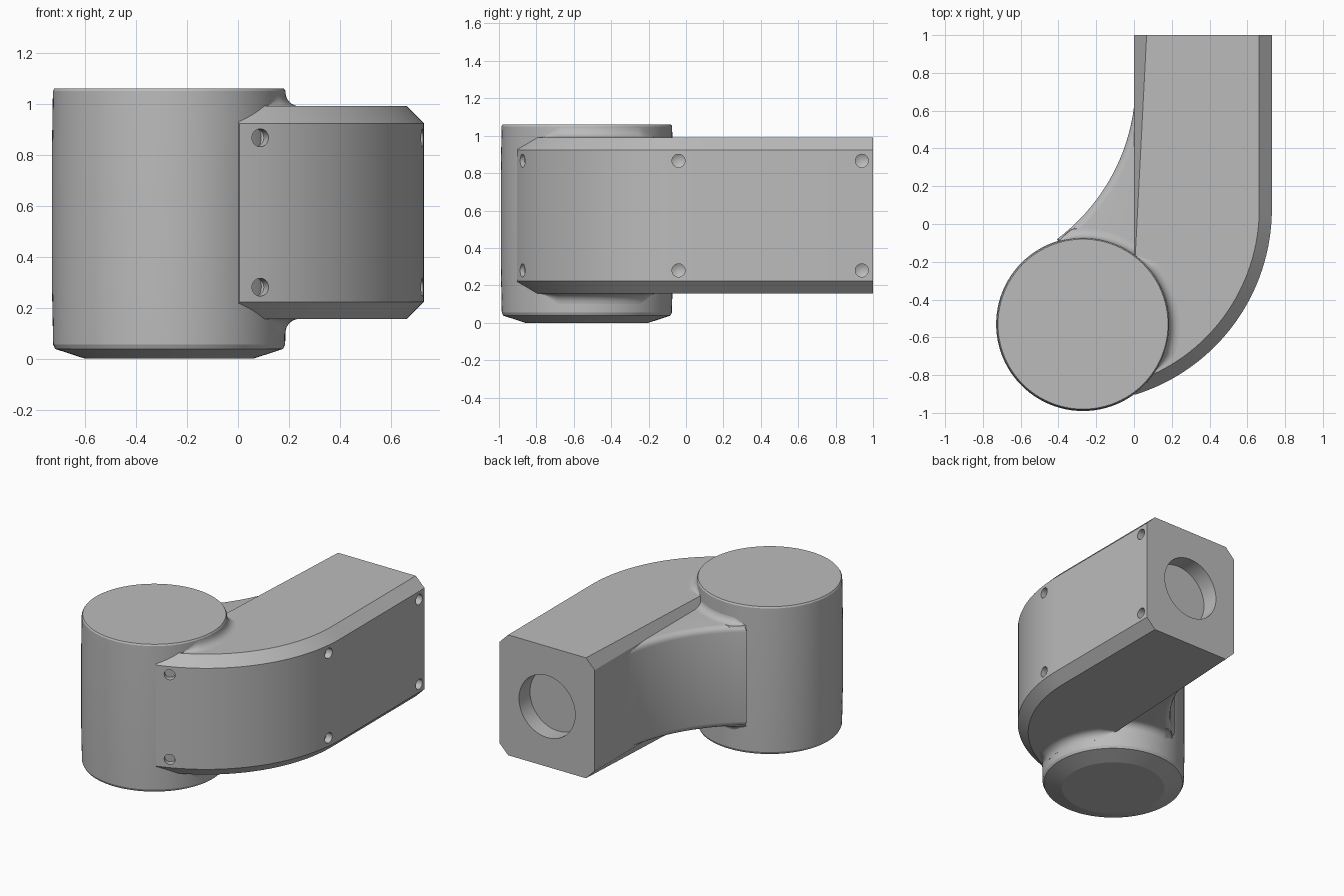
import bpy, bmesh
from math import sin, cos, pi, radians
from mathutils import Vector

if "Cube" in bpy.data.objects:
    bpy.data.objects.remove(bpy.data.objects["Cube"], do_unlink=True)

grey = bpy.data.materials.new("plain_grey")
grey.use_nodes = True
grey.diffuse_color = (0.5, 0.5, 0.5, 1)
grey.node_tree.nodes["Principled BSDF"].inputs["Base Color"].default_value = (0.5, 0.5, 0.5, 1)

MID = 0.573                       # height of the arm's centre line
HUB = Vector((-0.27, -0.53, 0))   # axis of the upright drum
HUB_R = 0.46
BEND = Vector((-0.3, 0.08, 0))    # centre of the outer bend
BEND_R = 1.03


def finish(bm, name):
    bmesh.ops.recalc_face_normals(bm, faces=bm.faces)
    mesh = bpy.data.meshes.new(name)
    bm.to_mesh(mesh)
    bm.free()
    mesh.materials.append(grey)
    ob = bpy.data.objects.new(name, mesh)
    bpy.context.collection.objects.link(ob)
    return ob


def smooth(ob, angle=30):
    bpy.ops.object.select_all(action="DESELECT")
    ob.select_set(True)
    bpy.context.view_layer.objects.active = ob
    bpy.ops.object.shade_smooth_by_angle(angle=radians(angle))


def polar(centre, radius, angle, z=0):
    return Vector((centre.x + radius * cos(angle), centre.y + radius * sin(angle), z))


def slab(name, outline, half, is_rim, width, segments):
    """Extrude an outline about the centre height and bevel the chosen rims."""
    bm = bmesh.new()
    rings = [[bm.verts.new((p[0], p[1], MID + s * half)) for p in outline] for s in (-1, 1)]
    for ring in rings:
        bm.faces.new(ring)
    n = len(outline)
    for i in range(n):
        j = (i + 1) % n
        bm.faces.new((rings[0][i], rings[0][j], rings[1][j], rings[1][i]))
    rims = [bm.edges.get((r[i], r[(i + 1) % n])) for r in rings for i in range(n) if is_rim(i)]
    bmesh.ops.recalc_face_normals(bm, faces=bm.faces)
    bmesh.ops.bevel(bm, geom=rims, offset=width, offset_type="OFFSET",
                    segments=segments, profile=0.5, affect="EDGES")
    return finish(bm, name)


def cut(target, name, centre, direction, radius, depth, tip=0.0):
    """Bore a round hole, with a pointed end if tip is given."""
    bm = bmesh.new()
    bmesh.ops.create_cone(bm, cap_ends=True, segments=48, radius1=radius, radius2=radius, depth=2 * depth)
    if tip:
        cap = [f for f in bm.faces if f.normal.z > 0.9]
        point = bmesh.ops.poke(bm, faces=cap)["verts"][0]
        point.co.z += tip
    tool = finish(bm, name)
    tool.rotation_euler = Vector(direction).to_track_quat("Z", "Y").to_euler()
    tool.location = centre
    tool.hide_render = True
    mod = target.modifiers.new(name, "BOOLEAN")
    mod.operation, mod.solver, mod.object = "DIFFERENCE", "EXACT", tool
    bpy.context.view_layer.update()
    bpy.context.view_layer.objects.active = target
    bpy.ops.object.modifier_apply(modifier=name)
    bpy.data.objects.remove(tool, do_unlink=True)


# Upright drum, slightly barrelled, with a chamfered foot
profile = [(0.33, 0), (0.447, 0.038), (0.455, 0.055), (HUB_R, 0.3), (HUB_R, 0.8),
           (0.456, 1.05), (0.45, 1.06)]
bm = bmesh.new()
SIDES = 96
rings = [[bm.verts.new(polar(HUB, r, 2 * pi * k / SIDES, z)) for k in range(SIDES)] for r, z in profile]
for low, high in zip(rings, rings[1:]):
    for k in range(SIDES):
        m = (k + 1) % SIDES
        bm.faces.new((low[k], low[m], high[m], high[k]))
bm.faces.new(rings[0])
bm.faces.new(rings[-1])
smooth(finish(bm, "drum"), 12)

# Bent arm with chamfered long edges
STEPS = 32
END_ANGLE = -1.27
bend = [polar(BEND, BEND_R, END_ANGLE * k / STEPS) for k in range(STEPS + 1)]
outline = [(0, 1), (0.73, 1)] + bend + [(-0.27, -0.53), (0, -0.3)]
last = len(outline) - 1
arm = slab("arm", outline, 0.417, lambda i: 1 <= i < last - 2 or i == last, 0.067, 1)

# Bore in the end of the arm and six screw holes in its outer side
cut(arm, "end_bore", (0.365, 1, MID), (0, -1, 0), 0.215, 0.12)
side = -1.185
for s in (-1, 1):
    z = MID + s * 0.293
    for y in (0.94, -0.04):
        cut(arm, "screw_hole", (0.73, y, z), (-1, 0, 0), 0.035, 0.05, 0.02)
    cut(arm, "screw_hole", polar(BEND, BEND_R, side, z), (-cos(side), -sin(side), 0), 0.035, 0.05, 0.02)
smooth(arm, 20)

# Curved web filling the inner corner
WEB = Vector((-1.0, 0.8, 0))
arc = [polar(WEB, 1.016 + 0.045 * k / 20, -0.178 - 0.8 * k / 20) for k in range(21)]
web_outline = [(0.05, 0.62)] + arc + [(-0.3, -0.3), (0.05, -0.3)]
web = slab("web", web_outline, 0.35, lambda i: 1 <= i <= 21, 0.04, 4)
smooth(web, 35)


def cove(name, z, sign, start, end, size):
    """Hollow blend between the drum and a flat face, fading at both ends."""
    bm = bmesh.new()
    count, rows = 40, []
    for k in range(count + 1):
        t = k / count
        h = size * min(1, 0.05 + 6 * min(t, 1 - t))
        a = radians(start + (end - start) * t)
        section = [(HUB_R - 0.03, -0.01), (HUB_R - 0.03, h)]
        for q in range(7):
            u = pi / 2 * q / 6
            section.append((HUB_R - 0.004 + h * (1 - cos(u)), h * (1 - sin(u))))
        section.append((HUB_R + h, -0.01))
        rows.append([bm.verts.new(polar(HUB, r, a, z + sign * dz)) for r, dz in section])
    n = len(rows[0])
    for p, q in zip(rows, rows[1:]):
        for i in range(n):
            j = (i + 1) % n
            bm.faces.new((p[i], p[j], q[j], q[i]))
    bm.faces.new(rows[0])
    bm.faces.new(rows[-1])
    smooth(finish(bm, name))


# Blends where the arm and web meet the drum
for s, level in ((1, "upper"), (-1, "lower")):
    cove(level + "_arm_blend", MID + s * 0.417, s, -32, 52, 0.055)
    cove(level + "_web_blend", MID + s * 0.35, s, 46, 106, 0.05)
